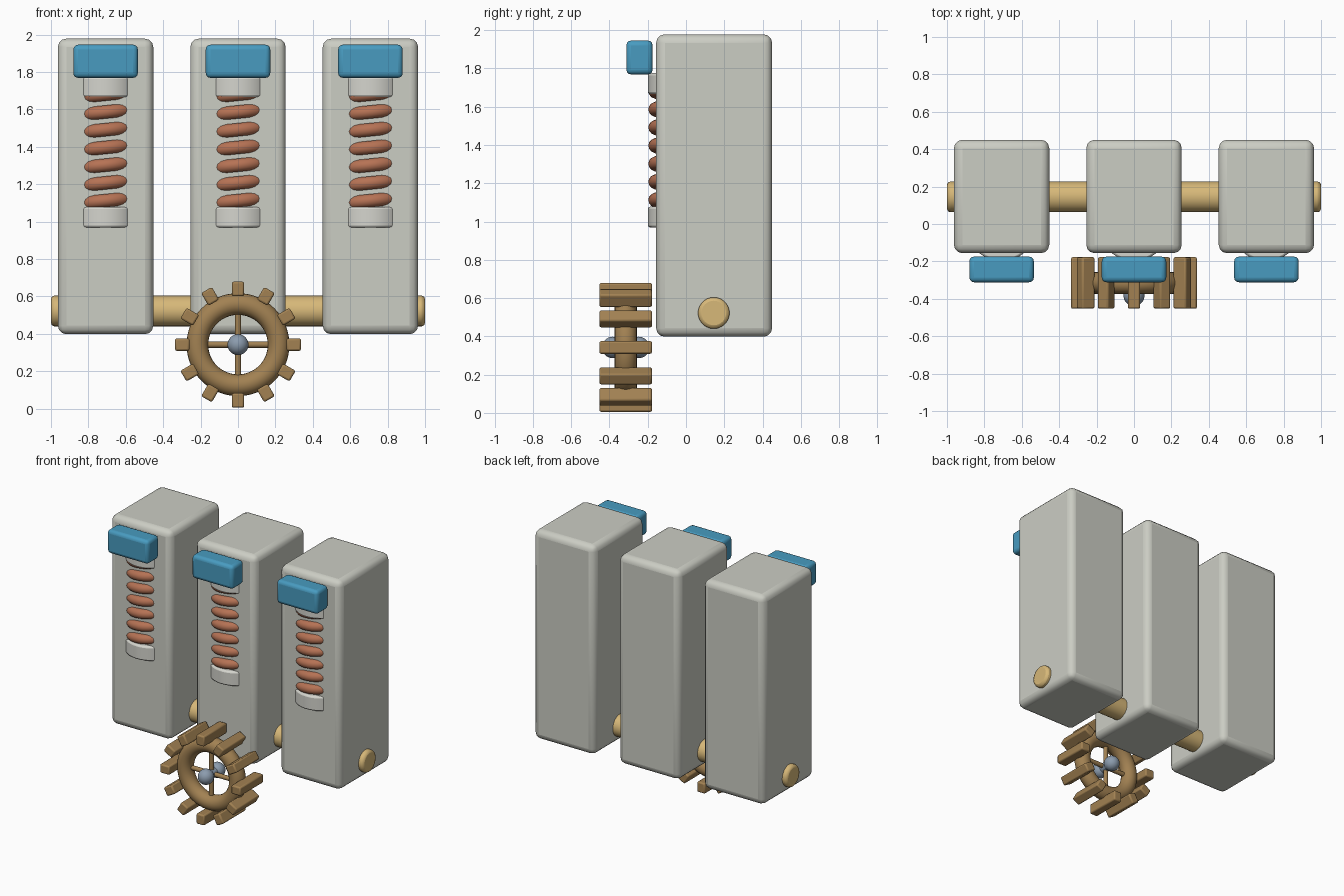
import bpy, bmesh, math
from mathutils import Matrix, Vector

if "Cube" in bpy.data.objects:
    bpy.data.objects.remove(bpy.data.objects["Cube"])


def material(name, rgb):
    m = bpy.data.materials.new(name)
    m.diffuse_color = (*rgb, 1)
    m.use_nodes = True
    m.node_tree.nodes["Principled BSDF"].inputs["Base Color"].default_value = m.diffuse_color
    return m


GREY = material("pale grey", (0.60, 0.61, 0.55))
LIGHT = material("light grey", (0.66, 0.66, 0.61))
TAN = material("sand tan", (0.68, 0.48, 0.19))
BROWN = material("wood brown", (0.36, 0.22, 0.085))
COPPER = material("copper", (0.47, 0.17, 0.09))
BLUE = material("blue", (0.065, 0.33, 0.53))
STEEL = material("steel blue", (0.26, 0.33, 0.42))


def finish(ob, name, mat, bevel=0, segments=2):
    ob.name = name
    ob.data.materials.append(mat)
    if bevel:
        b = ob.modifiers.new("bevel", "BEVEL")
        b.width, b.segments = bevel, segments
        b.limit_method, b.angle_limit = "ANGLE", math.radians(40)
    bpy.ops.object.shade_smooth_by_angle(angle=math.radians(35))
    return ob


def box(name, loc, size, mat, bevel, segments=2, rot=(0, 0, 0)):
    bpy.ops.mesh.primitive_cube_add(size=1, location=loc, rotation=rot)
    ob = bpy.context.object
    ob.data.transform(Matrix.Diagonal((*size, 1)))
    return finish(ob, name, mat, bevel, segments)


def rod(name, a, b, r, mat, bevel=0, sides=32):
    a, b = Vector(a), Vector(b)
    d = b - a
    bpy.ops.mesh.primitive_cylinder_add(
        vertices=sides, radius=r, depth=d.length, location=(a + b) / 2,
        rotation=d.to_track_quat("Z", "Y").to_euler())
    return finish(bpy.context.object, name, mat, bevel)


def coil(name, x, y, z0, z1, radius, tube, pitch, z_front):
    """Helix tube that passes its frontmost point at z_front."""
    bm = bmesh.new()
    steps, sides = 32, 14
    count = int((z1 - z0) / pitch * steps)
    rings = []
    for i in range(count + 1):
        z = z0 + i * pitch / steps
        a = (z - z_front) / pitch * math.tau - math.pi / 2
        ring = []
        for k in range(sides):
            t = k * math.tau / sides
            r = radius + tube * math.cos(t)
            ring.append(bm.verts.new((x + r * math.cos(a), y + r * math.sin(a),
                                      z + tube * math.sin(t))))
        rings.append(ring)
    for p, q in zip(rings, rings[1:]):
        for k in range(sides):
            n = (k + 1) % sides
            bm.faces.new((p[k], q[k], q[n], p[n]))
    bm.faces.new(rings[0])
    bm.faces.new(rings[-1])
    bmesh.ops.recalc_face_normals(bm, faces=bm.faces)
    me = bpy.data.meshes.new(name)
    bm.to_mesh(me)
    bm.free()
    ob = bpy.data.objects.new(name, me)
    bpy.context.collection.objects.link(ob)
    bpy.ops.object.select_all(action="DESELECT")
    ob.select_set(True)
    bpy.context.view_layer.objects.active = ob
    return finish(ob, name, COPPER)


# Three towers, each with a half-sunk spring, end collars and a front cap
for side, x in (("left", -0.708), ("middle", 0), ("right", 0.708)):
    box(side + "_tower", (x, 0.147, 1.188), (0.51, 0.606, 1.58), GREY, 0.045, 3)
    box(side + "_blue_cap", (x, -0.243, 1.857), (0.345, 0.137, 0.177), BLUE, 0.025, 3)
    coil(side + "_spring", x, -0.015, 1.03, 1.72, 0.146, 0.036, 0.0948, 1.112)
    for end, z in (("lower", 1.023), ("upper", 1.72)):
        rod(f"{side}_{end}_collar", (x, -0.015, z - 0.055), (x, -0.015, z + 0.055),
            0.184, LIGHT, 0.012, 48)

# Long shaft through the tower bases
rod("cross_shaft", (-1, 0.145, 0.522), (1, 0.145, 0.522), 0.082, TAN, 0.018, 48)

# Wheel rim
WY, WZ = -0.315, 0.342
bpy.ops.mesh.primitive_torus_add(
    location=(0, WY, WZ), rotation=(math.pi / 2, 0, 0), major_radius=0.217,
    minor_radius=0.058, major_segments=64, minor_segments=20)
finish(bpy.context.object, "wheel_rim", BROWN)

# Paddles around the rim
for i in range(12):
    a = i * math.tau / 12
    r = 0.298
    box(f"wheel_paddle_{i + 1}", (r * math.sin(a), WY, WZ + r * math.cos(a)),
        (0.066, 0.276, 0.078), BROWN, 0.01, 2, (0, a, 0))

# Crossed spokes
rod("upright_spoke", (0, WY, WZ - 0.2), (0, WY, WZ + 0.2), 0.017, BROWN, 0, 16)
rod("level_spoke", (-0.2, WY, WZ), (0.2, WY, WZ), 0.017, BROWN, 0, 16)

# Hub: short axle with a ball on each end
rod("hub_axle", (0, WY - 0.08, WZ), (0, WY + 0.08, WZ), 0.036, STEEL, 0, 24)
for end, s in (("front", -1), ("back", 1)):
    bpy.ops.mesh.primitive_uv_sphere_add(
        segments=28, ring_count=16, radius=0.056, location=(0, WY + s * 0.068, WZ))
    finish(bpy.context.object, end + "_hub_ball", STEEL)
